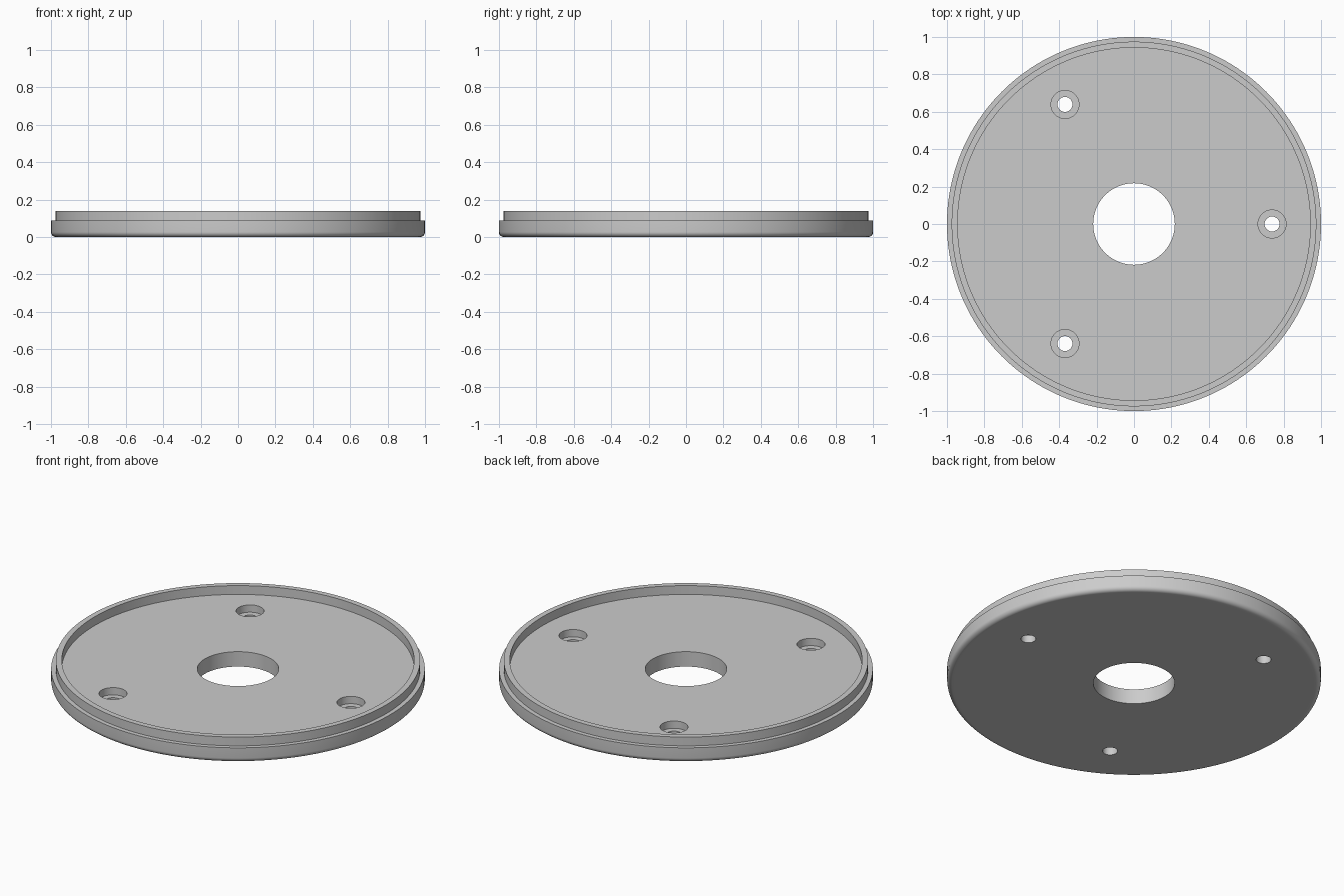
import bpy, bmesh
from math import sin, cos, pi, radians
from mathutils import Vector

if "Cube" in bpy.data.objects:
    bpy.data.objects.remove(bpy.data.objects["Cube"], do_unlink=True)

SEGMENTS = 160
HEIGHT, FLOOR, SHELF = 0.14, 0.088, 0.045
BORE, LIP_IN, LIP_OUT, FILLET = 0.218, 0.943, 0.975, 0.027

grey = bpy.data.materials.new("light_grey")
grey.use_nodes = True
colour = (0.6, 0.6, 0.6, 1)
grey.diffuse_color = colour
grey.node_tree.nodes["Principled BSDF"].inputs["Base Color"].default_value = colour


def lathe(name, profile, segments):
    """Revolve a closed (radius, height) profile around z."""
    bm = bmesh.new()
    verts = [bm.verts.new((r, 0, z)) for r, z in profile]
    edges = [bm.edges.new((v, verts[i - 1])) for i, v in enumerate(verts)]
    bmesh.ops.spin(bm, geom=verts + edges, cent=(0, 0, 0), axis=(0, 0, 1),
                   angle=2 * pi, steps=segments, use_merge=True)
    bmesh.ops.remove_doubles(bm, verts=bm.verts, dist=1e-5)
    bmesh.ops.recalc_face_normals(bm, faces=bm.faces)
    mesh = bpy.data.meshes.new(name)
    bm.to_mesh(mesh)
    bm.free()
    mesh.materials.append(grey)
    obj = bpy.data.objects.new(name, mesh)
    bpy.context.collection.objects.link(obj)
    return obj


def cylinder_cutter(radius, bottom, top, centre):
    bpy.ops.mesh.primitive_cylinder_add(
        vertices=48, radius=radius, depth=top - bottom,
        location=(centre.x, centre.y, (top + bottom) / 2))
    cutter = bpy.context.object
    cutter.hide_render = True
    cutter.data.materials.append(grey)
    return cutter


def cut(target, cutter):
    mod = target.modifiers.new("hole", "BOOLEAN")
    mod.operation, mod.solver, mod.object = "DIFFERENCE", "EXACT", cutter
    bpy.context.view_layer.objects.active = target
    bpy.ops.object.modifier_apply(modifier=mod.name)
    bpy.data.objects.remove(cutter, do_unlink=True)


# Round cover: rounded bottom edge, stepped rim and central bore
corner = [(1 - FILLET + FILLET * sin(a), FILLET - FILLET * cos(a))
          for a in (i * pi / 16 for i in range(9))]
profile = [(BORE, 0), (0.96, 0)] + corner + [
    (1, FLOOR), (LIP_OUT, FLOOR), (LIP_OUT, HEIGHT),
    (LIP_IN, HEIGHT), (LIP_IN, FLOOR), (BORE, FLOOR)]
cover = lathe("round_cover", profile, SEGMENTS)

# Three counterbored screw holes
for i in range(3):
    angle = i * 2 * pi / 3
    centre = Vector((cos(angle), sin(angle), 0)) * 0.738
    cut(cover, cylinder_cutter(0.075, SHELF, 0.2, centre))
    cut(cover, cylinder_cutter(0.04, -0.1, 0.2, centre))

# Smooth curved walls, crisp edges
bpy.ops.object.select_all(action="DESELECT")
cover.select_set(True)
bpy.context.view_layer.objects.active = cover
bpy.ops.object.shade_smooth_by_angle(angle=radians(30))
